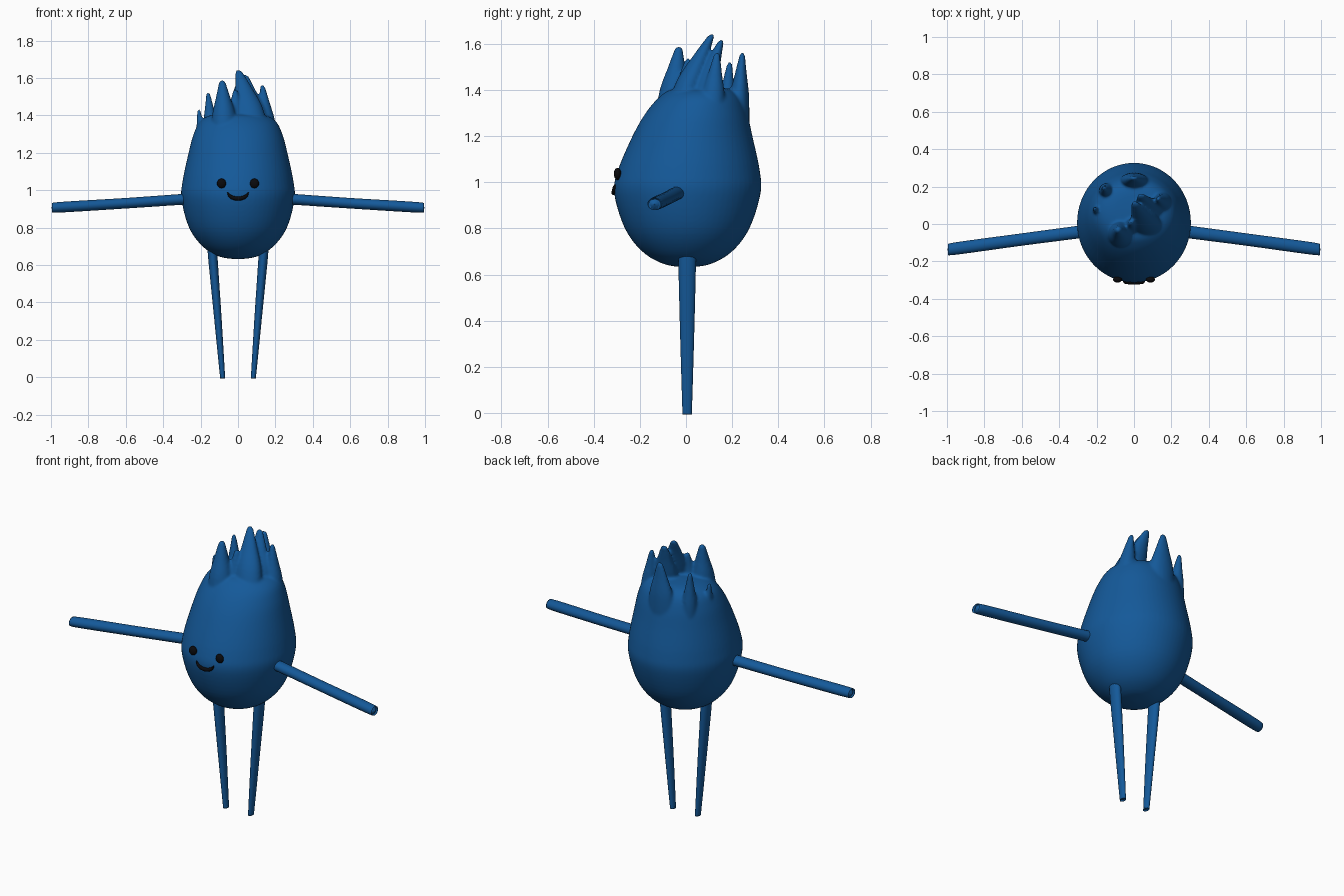
import bpy
import bmesh
import math
from mathutils import Vector

cube = bpy.data.objects.get("Cube")
if cube:
    bpy.data.objects.remove(cube, do_unlink=True)


def material(name, color):
    m = bpy.data.materials.new(name)
    m.use_nodes = True
    m.diffuse_color = color
    m.node_tree.nodes["Principled BSDF"].inputs["Base Color"].default_value = color
    return m


BLUE = material("blue", (0.007, 0.1, 0.32, 1))
BLACK = material("black", (0.003, 0.003, 0.004, 1))


def smooth_sections(sections, steps=5):
    """Catmull-Rom interpolation between cross-sections."""
    s = [Vector(v) for v in sections]
    s = [s[0]] + s + [s[-1]]
    out = []
    for a, b, c, d in zip(s, s[1:], s[2:], s[3:]):
        for i in range(steps):
            t = i / steps
            out.append(0.5 * (2 * b + (c - a) * t + (2 * a - 5 * b + 4 * c - d) * t * t
                              + (3 * b - a - 3 * c + d) * t ** 3))
    return out + [s[-1]]


def loft(bm, sections, sides=24, along_x=False):
    """Closed tube; each section is (x, y, z, radius 1, radius 2)."""
    rings = []
    for x, y, z, r1, r2 in smooth_sections(sections):
        r1, r2 = max(r1, 0.002), max(r2, 0.002)
        ring = []
        for i in range(sides):
            a = math.tau * i / sides
            u, v = r1 * math.cos(a), r2 * math.sin(a)
            ring.append(bm.verts.new((x, y + u, z + v) if along_x else (x + u, y + v, z)))
        rings.append(ring)
    for lo, hi in zip(rings, rings[1:]):
        for i in range(sides):
            j = (i + 1) % sides
            bm.faces.new((lo[i], lo[j], hi[j], hi[i]))
    bm.faces.new(rings[0][::-1])
    bm.faces.new(rings[-1])


def finish(bm, name, mat):
    bmesh.ops.recalc_face_normals(bm, faces=bm.faces)
    me = bpy.data.meshes.new(name)
    bm.to_mesh(me)
    bm.free()
    me.materials.append(mat)
    me.shade_smooth()
    ob = bpy.data.objects.new(name, me)
    bpy.context.collection.objects.link(ob)
    return ob


# Egg-shaped body, leaning back towards the top
bm = bmesh.new()
loft(bm, [(0, 0.005, 0.63, 0, 0), (0, 0.005, 0.645, 0.1, 0.1), (0, 0.005, 0.7, 0.19, 0.195),
          (0, 0.005, 0.8, 0.262, 0.27), (0, 0.006, 0.95, 0.302, 0.317),
          (0, 0.012, 1.05, 0.296, 0.308), (0, 0.028, 1.2, 0.264, 0.26),
          (0, 0.045, 1.3, 0.237, 0.22), (0, 0.06, 1.37, 0.2, 0.175),
          (0, 0.065, 1.405, 0.13, 0.12), (0, 0.065, 1.415, 0, 0)], sides=64)

# Pointed tufts: base (x, y), tip (x, y, z), base radii
TUFTS = [
    ((-0.07, -0.06), (-0.085, -0.03, 1.59), 0.075, 0.075),
    ((-0.01, -0.03), (-0.015, 0.01, 1.54), 0.06, 0.06),
    ((0.08, -0.02), (0.0, 0.115, 1.645), 0.085, 0.065),
    ((0.09, 0.06), (0.035, 0.155, 1.62), 0.085, 0.06),
    ((0.16, 0.11), (0.13, 0.135, 1.565), 0.055, 0.06),
    ((0.0, 0.225), (0.0, 0.245, 1.565), 0.085, 0.05),
    ((-0.14, 0.17), (-0.16, 0.19, 1.525), 0.05, 0.05),
    ((-0.185, 0.06), (-0.21, 0.08, 1.435), 0.042, 0.05),
]
for (bx, by), (tx, ty, tz), rx, ry in TUFTS:
    bz = tz - 0.32
    sections = []
    for t, k in ((0, 1), (0.4, 0.85), (0.7, 0.52), (0.9, 0.3), (0.97, 0.2), (1, 0)):
        p = t ** 1.3
        sections.append((bx + (tx - bx) * p, by + (ty - by) * p, bz + (tz - bz) * t, rx * k, ry * k))
    loft(bm, sections)
body = finish(bm, "body", BLUE)

# Fuse the body and tufts into one soft surface
remesh = body.modifiers.new("fuse", "REMESH")
remesh.mode = "VOXEL"
remesh.voxel_size = 0.008
remesh.use_smooth_shade = True
soften = body.modifiers.new("soften", "SMOOTH")
soften.factor = 0.5
soften.iterations = 5

for side, label in ((1, "left"), (-1, "right")):
    # Straight round-ended arm
    bm = bmesh.new()
    loft(bm, [(side * x, y, z, r, r * 0.85) for x, y, z, r in (
        (0.24, -0.035, 0.953, 0.036), (0.31, -0.045, 0.95, 0.034), (0.6, -0.083, 0.93, 0.033),
        (0.96, -0.132, 0.908, 0.033), (0.985, -0.135, 0.906, 0.023), (0.998, -0.137, 0.905, 0))],
        along_x=True)
    finish(bm, label + "_arm", BLUE)

    # Tapered leg
    bm = bmesh.new()
    loft(bm, [(side * x, 0.005, z, r, r * 1.5) for x, z, r in (
        (0.14, 0.73, 0.026), (0.133, 0.62, 0.025), (0.108, 0.32, 0.02),
        (0.084, 0.02, 0.014), (0.082, 0.004, 0.013), (0.082, 0, 0.01))])
    finish(bm, label + "_leg", BLUE)

    # Eye
    bm = bmesh.new()
    bmesh.ops.create_uvsphere(bm, u_segments=24, v_segments=16, radius=1)
    bmesh.ops.scale(bm, vec=(0.024, 0.016, 0.026), verts=bm.verts)
    bmesh.ops.translate(bm, vec=(side * 0.088, -0.297, 1.036), verts=bm.verts)
    finish(bm, label + "_eye", BLACK)

# Smiling mouth
bm = bmesh.new()
arc = []
for i in range(13):
    a = math.pi * (i / 12 - 0.5) * 0.92
    r = 0.011 * math.sqrt(max(0, 1 - (i / 6 - 1) ** 6))
    arc.append((0.058 * math.sin(a), -0.313 + 0.006 * math.sin(a) ** 2,
                0.993 - 0.038 * math.cos(a), r, r))
loft(bm, arc, sides=12, along_x=True)
finish(bm, "mouth", BLACK)
